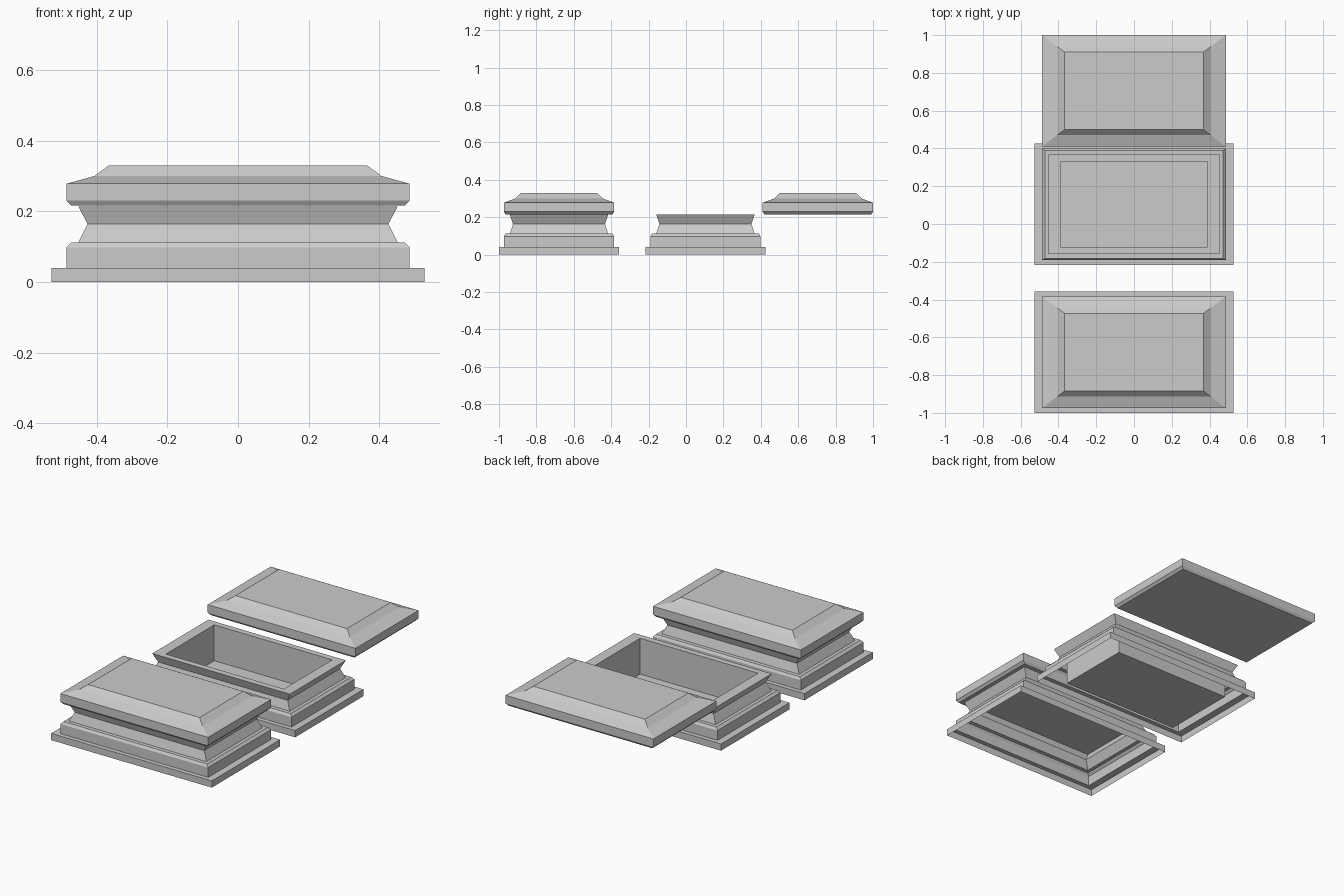
import bpy, bmesh

if "Cube" in bpy.data.objects:
    bpy.data.objects.remove(bpy.data.objects["Cube"])


def stepped_solid(name, rings, y, cap_start=False, cap_end=False):
    """Skin a stack of rectangles (half_x, half_y, z) into one mesh."""
    bm = bmesh.new()
    loops = [[bm.verts.new((sx * hx, sy * hy, z))
              for sx, sy in ((-1, -1), (1, -1), (1, 1), (-1, 1))]
             for hx, hy, z in rings]
    for a, b in zip(loops, loops[1:]):
        for i in range(4):
            j = (i + 1) % 4
            bm.faces.new((a[i], a[j], b[j], b[i]))
    if cap_start:
        bm.faces.new(loops[0][::-1])
    if cap_end:
        bm.faces.new(loops[-1])
    mesh = bpy.data.meshes.new(name)
    bm.to_mesh(mesh)
    bm.free()
    obj = bpy.data.objects.new(name, mesh)
    obj.location.y = y
    bpy.context.collection.objects.link(obj)
    return obj


# Moulded chest wall: plinth, body, chamfer and waisted neck (open underneath)
WALL = [(0.528, 0.321, 0.0), (0.528, 0.321, 0.04),
        (0.486, 0.295, 0.04), (0.486, 0.295, 0.098),
        (0.472, 0.286, 0.112), (0.452, 0.263, 0.112),
        (0.426, 0.246, 0.164), (0.452, 0.263, 0.214)]

# Inner basin: flat rim, upright sides, floor
BASIN = [(0.388, 0.227, 0.214), (0.388, 0.227, 0.001)]

# Lid: chamfered underside, upright edge, two-slope top
LID = [(0.472, 0.286, 0.216), (0.486, 0.295, 0.23),
       (0.486, 0.295, 0.278), (0.406, 0.234, 0.30),
       (0.367, 0.205, 0.329)]

# Closed chest
stepped_solid("closed_chest_base", WALL, -0.679)
stepped_solid("closed_chest_lid", LID, -0.679, cap_start=True, cap_end=True)

# Open chest
stepped_solid("open_chest_base", WALL + BASIN, 0.104, cap_end=True)

# Separate lid set beside the open chest
stepped_solid("loose_lid", LID, 0.705, cap_start=True, cap_end=True)
